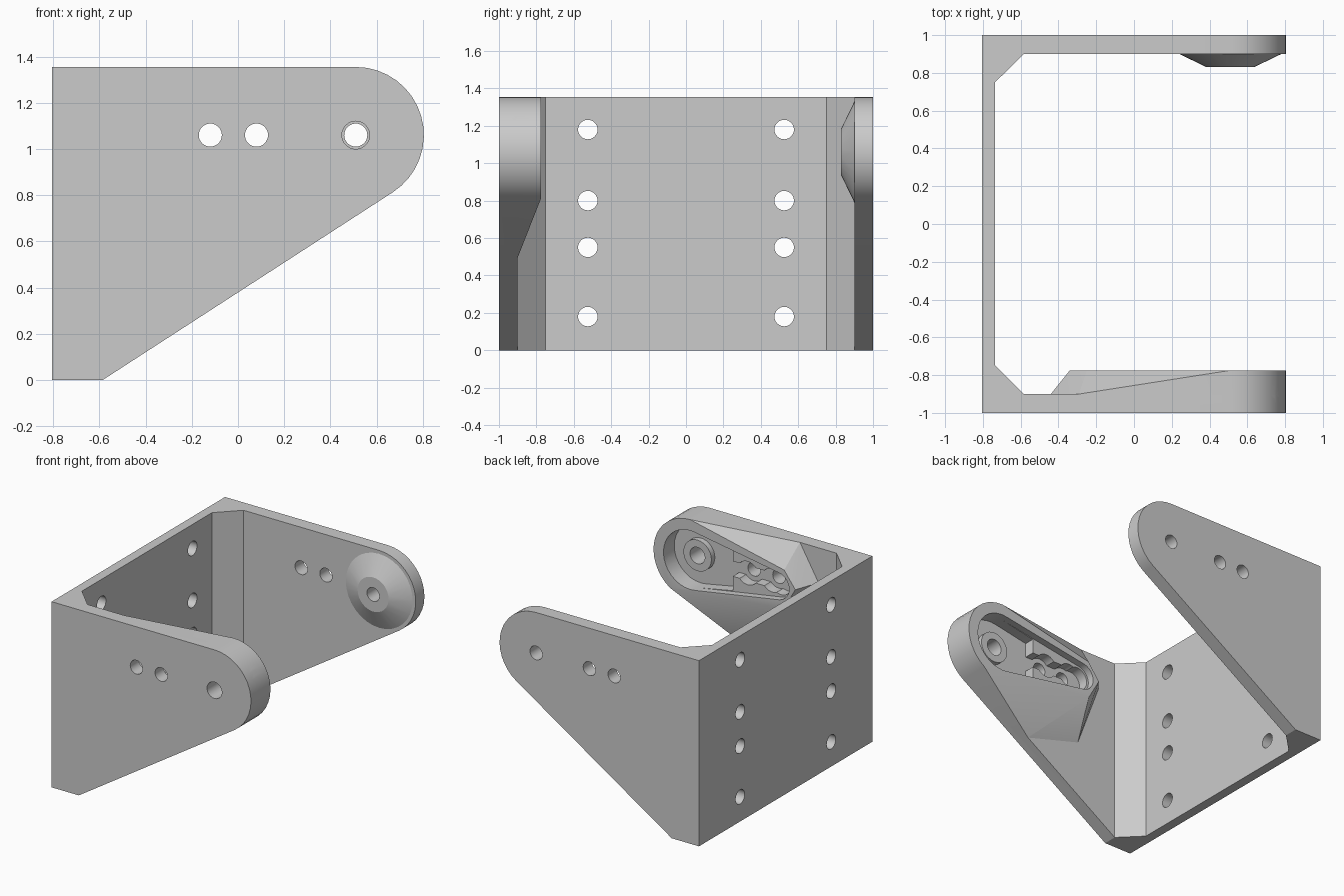
import bpy, bmesh, math

cube = bpy.data.objects.get("Cube")
if cube:
    bpy.data.objects.remove(cube, do_unlink=True)

grey = bpy.data.materials.new("light_grey")
grey.use_nodes = True
grey.diffuse_color = (0.6, 0.6, 0.6, 1)
for node in grey.node_tree.nodes:
    if node.type == 'BSDF_PRINCIPLED':
        node.inputs["Base Color"].default_value = (0.6, 0.6, 0.6, 1)


def hull(name, points):
    """Convex solid around a set of points."""
    bm = bmesh.new()
    verts = [bm.verts.new(p) for p in points]
    res = bmesh.ops.convex_hull(bm, input=verts)
    junk = {g for key in ("geom_interior", "geom_unused") for g in res[key]
            if isinstance(g, bmesh.types.BMVert)}
    bmesh.ops.delete(bm, geom=list(junk), context='VERTS')
    bmesh.ops.dissolve_limit(bm, angle_limit=math.radians(1), verts=bm.verts, edges=bm.edges)
    bmesh.ops.recalc_face_normals(bm, faces=bm.faces)
    mesh = bpy.data.meshes.new(name)
    bm.to_mesh(mesh)
    bm.free()
    mesh.materials.append(grey)
    obj = bpy.data.objects.new(name, mesh)
    bpy.context.scene.collection.objects.link(obj)
    return obj


def at_y(profile, *ys):
    return [(x, y, z) for y in ys for x, z in profile]


def circle(x, z, r, n=32):
    return [(x + r * math.cos(2 * math.pi * i / n), z + r * math.sin(2 * math.pi * i / n))
            for i in range(n)]


def combine(target, other, operation):
    mod = target.modifiers.new(operation, 'BOOLEAN')
    mod.operation, mod.solver, mod.object = operation, 'EXACT', other
    bpy.context.view_layer.objects.active = target
    bpy.ops.object.modifier_apply(modifier=mod.name)
    bpy.data.objects.remove(other, do_unlink=True)


# Main dimensions
PX, PZ, R = 0.51, 1.06, 0.295
TOP = PZ + R
BACK, FOOT = -0.805, -0.585
INNER, PAD, LEDGE = 0.9, -0.775, -0.825

# Rounded arm end, from the top edge round to the sloping lower edge
slope = math.atan2(PZ, PX - FOOT) - math.asin(R / math.hypot(PX - FOOT, PZ))
start, end = math.pi / 2, slope - math.pi / 2
arc = [(PX + R * math.cos(a), PZ + R * math.sin(a))
       for a in [start + (end - start) * i / 16 for i in range(17)]]

# Bracket body: side profile, hollowed to a U with chamfered inner corners
bracket = hull("bracket", at_y([(BACK, 0), (FOOT, 0), (BACK, TOP)] + arc, -1, 1))
plan = [(x, s * y) for s in (-1, 1) for x, y in ((-0.735, 0.75), (FOOT, INNER), (1.2, INNER))]
combine(bracket, hull("cavity", [(x, y, z) for x, y in plan for z in (-0.2, 1.6)]), 'DIFFERENCE')

# Faceted pad thickening the front arm
base = [(-0.29, TOP), (-0.44, 1.1), (-0.26, 0.62), (0.18, (0.18 - FOOT) * math.tan(slope))]
crown = [(-0.25, 1.19), (-0.34, 1.07), (-0.25, 0.91)]
combine(bracket, hull("pad", at_y(base + arc, -0.95, -INNER) + at_y(crown + arc, PAD)), 'UNION')

# Pocket in the pad: shallow outline, then a deep round end and a scalloped slot
deep = (-INNER, -0.7)
cutters = [
    at_y(circle(PX, PZ, 0.215) + circle(-0.19, PZ, 0.1), LEDGE, -0.7),
    at_y(circle(PX, PZ, 0.215) + [(0.2, PZ - 0.16), (0.2, PZ + 0.16)], *deep),
    at_y([(x, PZ + s * 0.055) for x in (-0.2, 0.3) for s in (-1, 1)], *deep),
]
cutters += [at_y(circle(x, PZ, 0.085), *deep) for x in (0.08, -0.12, -0.19)]
for points in cutters:
    combine(bracket, hull("pocket_cutter", points), 'DIFFERENCE')

# Pivot bosses: a low ring in the pocket and a cone on the back arm
combine(bracket, hull("pocket_boss", at_y(circle(PX, PZ, 0.113), -0.95, -0.86)), 'UNION')
combine(bracket, hull("cone_boss", at_y(circle(PX, PZ, 0.27), 0.95, INNER)
                      + at_y(circle(PX, PZ, 0.125), 0.83)), 'UNION')

# Holes through the arms
holes = [(x, 0.05, lo, hi) for x in (-0.12, 0.08) for lo, hi in ((-1.2, -0.6), (0.6, 1.2))]
holes += [(PX, 0.06, -1.2, -0.6), (PX, 0.05, 0.6, 1.2)]
for x, r, lo, hi in holes:
    combine(bracket, hull("hole_cutter", at_y(circle(x, PZ, r), lo, hi)), 'DIFFERENCE')

# Mounting holes in the back wall
for y in (-0.525, 0.525):
    for z in (0.18, 0.55, 0.8, 1.18):
        points = [(x, a, b) for x in (-1, -0.6) for a, b in circle(y, z, 0.052)]
        combine(bracket, hull("hole_cutter", points), 'DIFFERENCE')

bpy.ops.object.select_all(action='DESELECT')
bracket.select_set(True)
bpy.context.view_layer.objects.active = bracket
bpy.ops.object.shade_smooth_by_angle(angle=math.radians(20))
